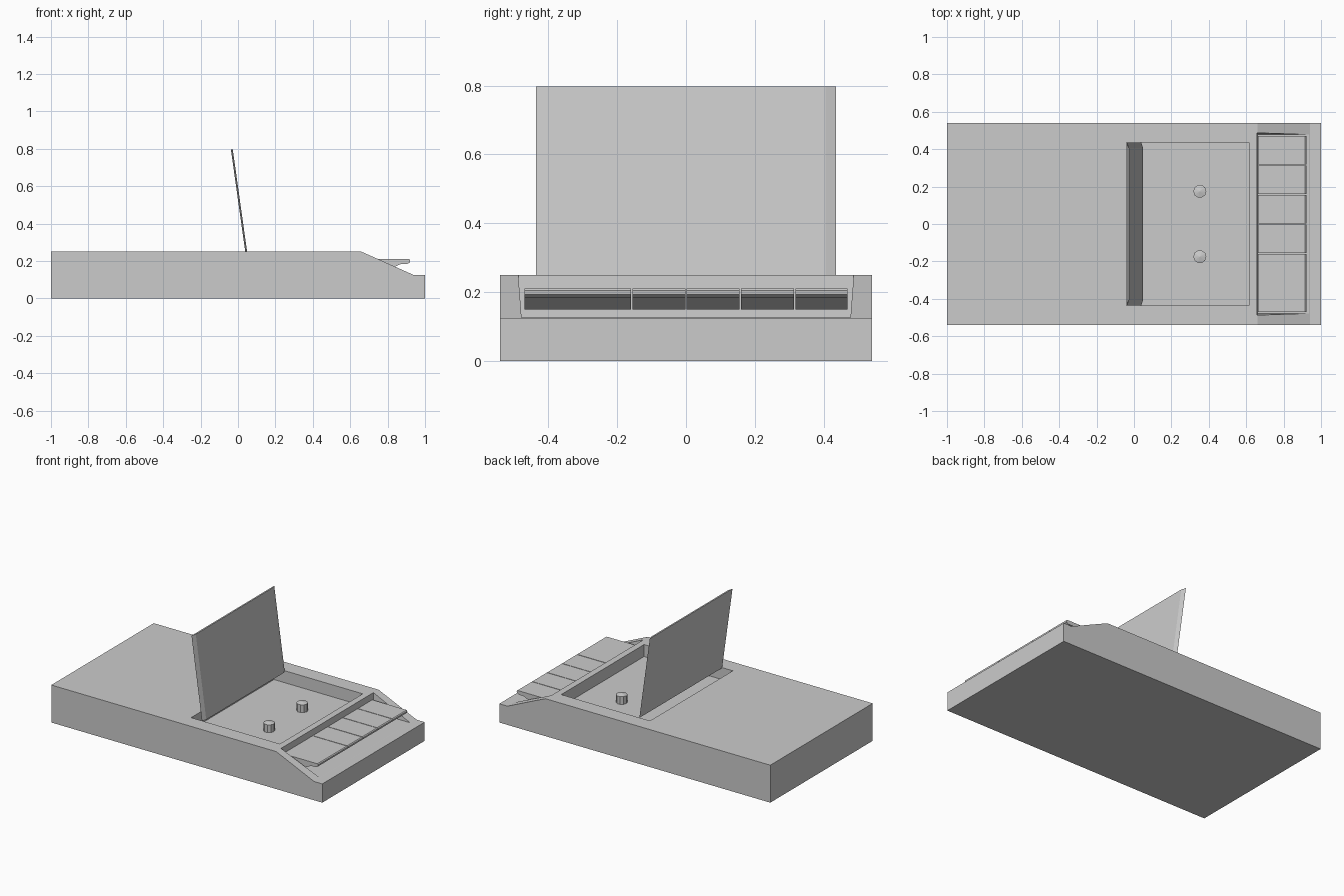
import bpy, bmesh, math

if "Cube" in bpy.data.objects:
    bpy.data.objects.remove(bpy.data.objects["Cube"])


def make_object(name, bm):
    bmesh.ops.recalc_face_normals(bm, faces=bm.faces)
    mesh = bpy.data.meshes.new(name)
    bm.to_mesh(mesh)
    bm.free()
    obj = bpy.data.objects.new(name, mesh)
    bpy.context.collection.objects.link(obj)
    return obj


def extrude_profile(name, profile, y0, y1):
    """Extrude an (x, z) outline along y."""
    bm = bmesh.new()
    face = bm.faces.new([bm.verts.new((x, y0, z)) for x, z in profile])
    ext = bmesh.ops.extrude_face_region(bm, geom=[face])
    verts = [v for v in ext["geom"] if isinstance(v, bmesh.types.BMVert)]
    bmesh.ops.translate(bm, verts=verts, vec=(0, y1 - y0, 0))
    return make_object(name, bm)


def loft(name, bottom, top):
    """Join two matching outlines into a closed solid."""
    bm = bmesh.new()
    a = [bm.verts.new(p) for p in bottom]
    b = [bm.verts.new(p) for p in top]
    n = len(a)
    bm.faces.new(a)
    bm.faces.new(b)
    for i in range(n):
        j = (i + 1) % n
        bm.faces.new((a[i], a[j], b[j], b[i]))
    return make_object(name, bm)


def rect(x0, x1, hy, z):
    return [(x0, -hy, z), (x1, -hy, z), (x1, hy, z), (x0, hy, z)]


def cut(target, cutter):
    mod = target.modifiers.new("cut", "BOOLEAN")
    mod.operation = "DIFFERENCE"
    mod.solver = "EXACT"
    mod.object = cutter
    bpy.context.view_layer.objects.active = target
    bpy.ops.object.modifier_apply(modifier=mod.name)
    bpy.data.objects.remove(cutter)


# Case with a sloped front, a cassette well and a key recess
case = extrude_profile("case", [(-1, 0), (1, 0), (1, 0.125), (0.94, 0.125),
                                (0.66, 0.25), (-1, 0.25)], -0.54, 0.54)
cut(case, loft("well_cutter", rect(-0.04, 0.615, 0.437, 0.17),
               rect(-0.04, 0.615, 0.437, 0.4)))
cut(case, loft("key_cutter", rect(0.664, 1.1, 0.478, 0.127),
               rect(0.657, 1.1, 0.488, 0.26)))

# Open lid, leaning back, with chamfered side edges
def lid_section(x, z):
    return [(x, -0.436, z), (x + 0.01, -0.405, z),
            (x + 0.01, 0.405, z), (x, 0.436, z)]

loft("lid", lid_section(0.039, 0.248), lid_section(-0.038, 0.797))

# Drive spindles with shallow pointed tops
for side, y in (("left", -0.175), ("right", 0.175)):
    bm = bmesh.new()
    rings = []
    for z in (0.168, 0.222):
        rings.append([bm.verts.new((0.352 + 0.035 * math.cos(math.tau * i / 10),
                                    y + 0.035 * math.sin(math.tau * i / 10), z))
                      for i in range(10)])
    tip = bm.verts.new((0.352, y, 0.23))
    bm.faces.new(rings[0])
    for i in range(10):
        j = (i + 1) % 10
        bm.faces.new((rings[0][i], rings[0][j], rings[1][j], rings[1][i]))
        bm.faces.new((rings[1][i], rings[1][j], tip))
    make_object("spindle_" + side, bm)

# Row of piano keys, the first one double width
key_profile = [(0.662, 0.21), (0.915, 0.21), (0.921, 0.205), (0.919, 0.193),
               (0.905, 0.184), (0.87, 0.184), (0.80, 0.15), (0.664, 0.15)]
edges = [-0.472, -0.158, 0, 0.158, 0.316, 0.472]
for i in range(5):
    extrude_profile(f"key_{i + 1}", key_profile,
                    edges[i] + 0.002, edges[i + 1] - 0.002)
